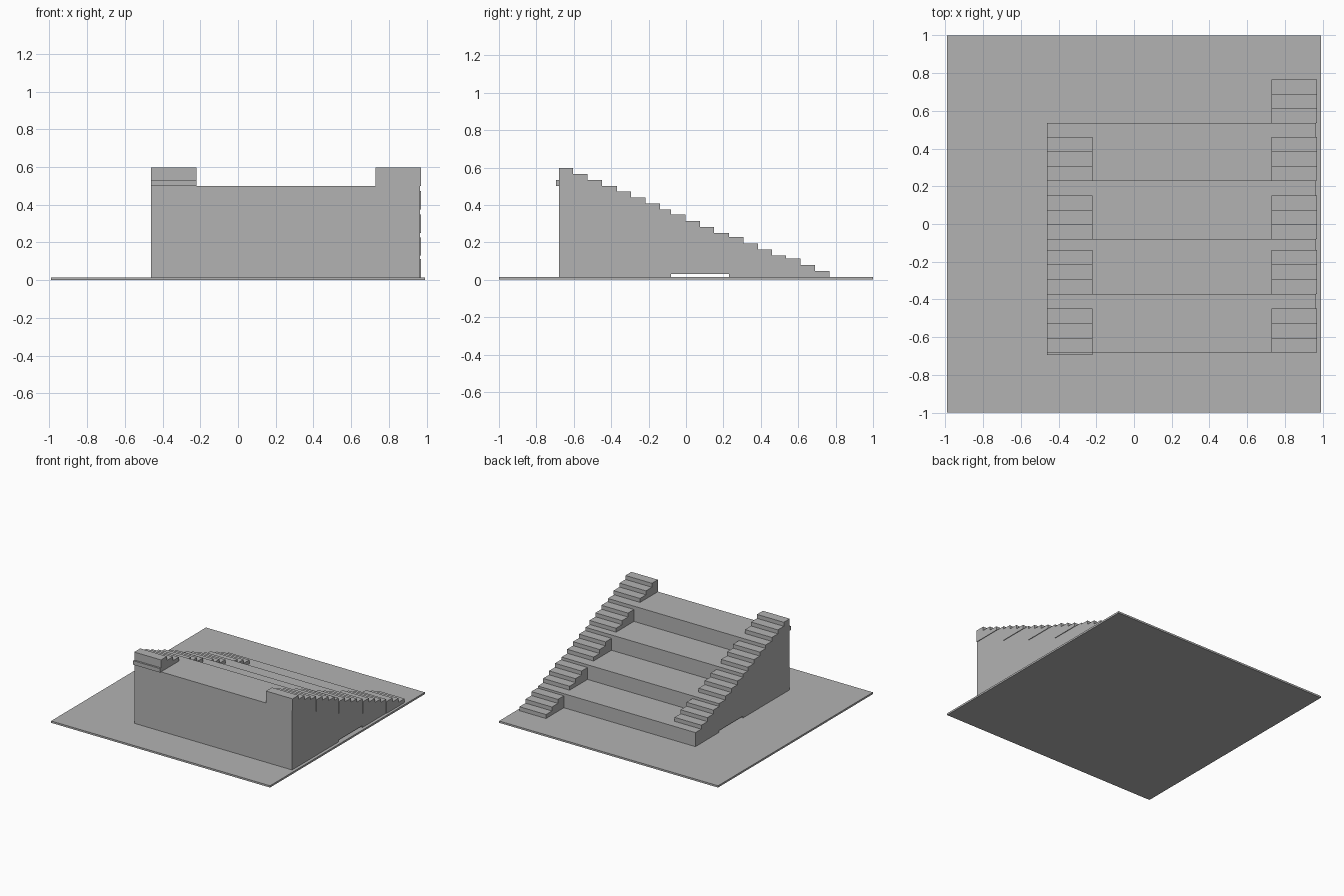
import bpy

# Remove the default object
old = bpy.data.objects.get("Cube")
if old:
    bpy.data.objects.remove(old, do_unlink=True)

# Single stone colour
stone = bpy.data.materials.new("stone_grey")
stone.use_nodes = True
colour = (0.45, 0.45, 0.45, 1)
stone.diffuse_color = colour
stone.node_tree.nodes["Principled BSDF"].inputs["Base Color"].default_value = colour


def box(name, x, y, z):
    """Add a box from its (min, max) range on each axis."""
    bpy.ops.mesh.primitive_cube_add(
        size=1, location=[sum(r) / 2 for r in (x, y, z)])
    ob = bpy.context.object
    ob.name = name
    ob.scale = [r[1] - r[0] for r in (x, y, z)]
    bpy.ops.object.transform_apply(location=False, rotation=False, scale=True)
    ob.data.materials.append(stone)
    return ob


BASE_TOP = 0.015
RISE = 0.0325
TREAD = 0.077

# Ground slab
box("ground_slab", (-0.99, 0.99), (-1, 1), (0, BASE_TOP))

# Four terraces, lowest at the back; the second stands clear of the slab
edges = [0.535, 0.23, -0.08, -0.37, -0.68]
tops = [0.13, 0.25, 0.375, 0.5]
for i, top in enumerate(tops):
    bottom = 0.03 if i == 1 else BASE_TOP
    box(f"terrace_{i + 1}", (-0.46, 0.965), (edges[i + 1], edges[i]), (bottom, top))


def flight(name, x, start, floor, first_drop=0.0):
    """Three stacked treads climbing towards the front."""
    for k in range(3):
        low = floor + k * RISE
        front = start - (first_drop if k == 0 else 0)
        box(f"{name}_step_{k + 1}", x, (front, start + (3 - k) * TREAD),
            (low, low + RISE))


# Left flights run from the slab up to the top terrace
for i, (start, floor) in enumerate(zip(edges, [BASE_TOP] + tops)):
    flight(f"left_flight_{i + 1}", (0.73, 0.97), start, floor)

# Right flights stand on the terraces only
for i, (start, floor) in enumerate(zip(edges[1:], tops)):
    flight(f"right_flight_{i + 1}", (-0.462, -0.22), start, floor,
           first_drop=0.015 if i == 3 else 0.0)
